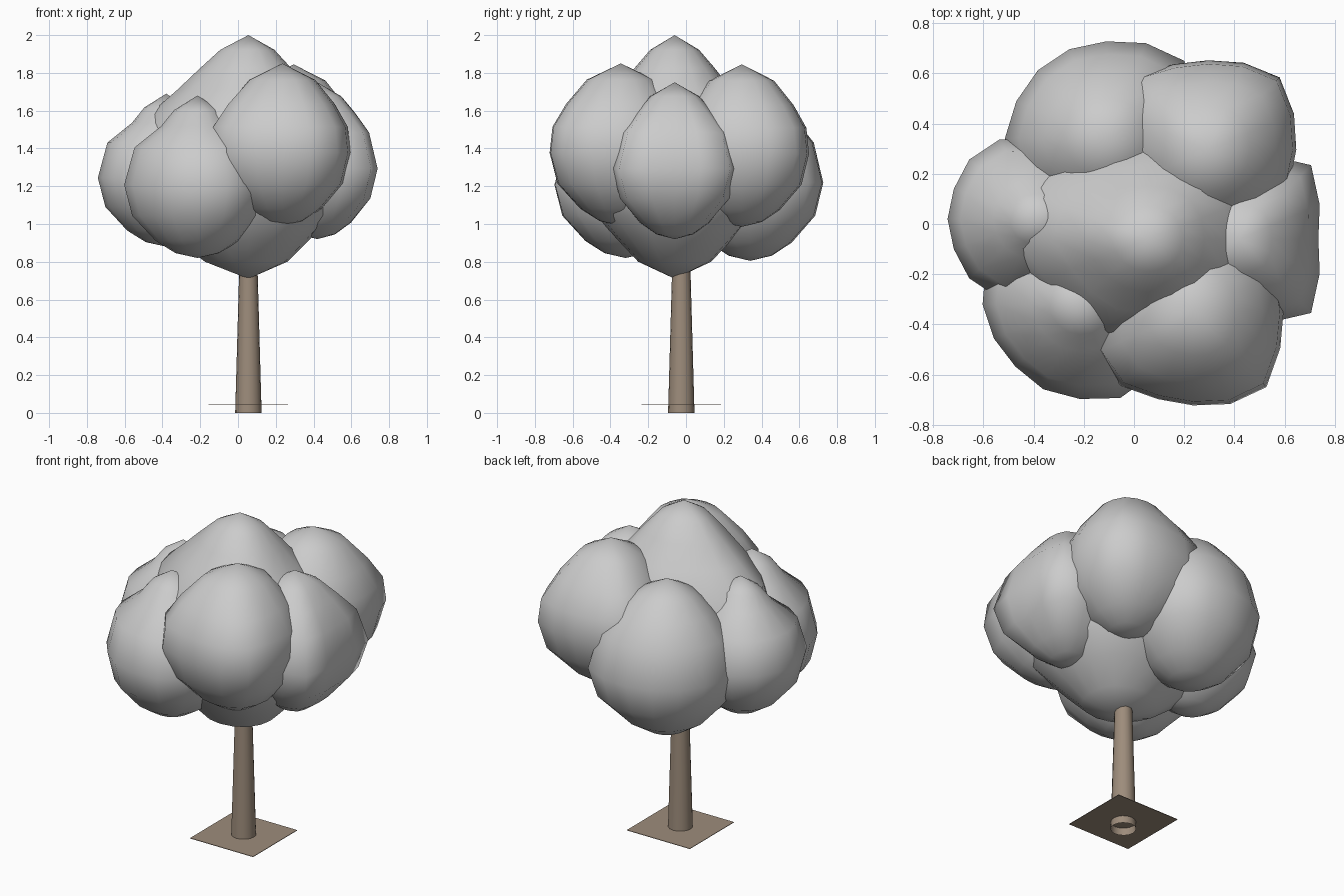
import bpy, bmesh, math

cube = bpy.data.objects.get("Cube")
if cube:
    bpy.data.objects.remove(cube, do_unlink=True)


def material(name, rgb):
    m = bpy.data.materials.new(name)
    m.use_nodes = True
    m.diffuse_color = (*rgb, 1)
    m.node_tree.nodes["Principled BSDF"].inputs["Base Color"].default_value = (*rgb, 1)
    return m


foliage = material("foliage_grey", (0.6, 0.6, 0.6))
bark = material("bark_brown", (0.34, 0.265, 0.2))


def finish(name, bm, mat, smooth=True):
    bmesh.ops.recalc_face_normals(bm, faces=bm.faces)
    mesh = bpy.data.meshes.new(name)
    for f in bm.faces:
        f.smooth = smooth
    bm.to_mesh(mesh)
    bm.free()
    mesh.materials.append(mat)
    obj = bpy.data.objects.new(name, mesh)
    bpy.context.collection.objects.link(obj)
    return obj


def clump(name, centre, radii, profile, corners, sides=16):
    """Lathed leaf clump, pulled outwards at the given corner angles."""
    bm = bmesh.new()
    (cx, cy, cz), (rx, ry, rz) = centre, radii
    rings = []
    for t, r in profile:
        if r == 0:
            rings.append([bm.verts.new((cx, cy, cz + t * rz))] * sides)
            continue
        ring = []
        for i in range(sides):
            a = math.tau * i / sides
            pull = 1
            for angle, amount in corners:
                d = (a - math.radians(angle) + math.pi) % math.tau - math.pi
                pull += amount * math.exp(-(d / 0.4) ** 2) * r
            ring.append(bm.verts.new((cx + rx * r * pull * math.cos(a),
                                      cy + ry * r * pull * math.sin(a), cz + t * rz)))
        rings.append(ring)
    for low, high in zip(rings, rings[1:]):
        for i in range(sides):
            j = (i + 1) % sides
            quad = dict.fromkeys((low[i], low[j], high[j], high[i]))
            bm.faces.new(list(quad))
    return finish(name, bm, foliage)


# Leaf clump outlines as (height, radius) from bottom to top
BASE = [(-1, 0), (-.94, .3), (-.79, .57), (-.48, .89), (-.1, 1)]
ROUND = BASE + [(.36, .87), (.62, .63), (.82, .41), (1, 0)]
FULL = BASE + [(.22, .96), (.5, .77), (.8, .48), (1, 0)]
POINTED = BASE + [(.36, .86), (.62, .5), (.82, .32), (1, 0)]
CORE = [(-1, 0), (-.86, .42), (-.67, .67), (-.48, .9), (-.28, 1), (0, 1),
        (.35, .86), (.55, .65), (.73, .46), (.88, .28), (1, 0)]

# Crown: a tall core ringed by six clumps
clump("crown_core", (.055, -.06, 1.355), (.49, .46, .645), CORE,
      [(45, .13), (-45, .1), (172, .32)])
clump("left_clump", (.42, -.06, 1.335), (.31, .32, .415), ROUND,
      [(45, .3), (-45, .3), (135, .12), (225, .12)])
clump("front_left_clump", (.235, -.345, 1.42), (.36, .375, .43), FULL, [(-48, .15), (212, .18)])
clump("front_right_clump", (-.215, -.32, 1.25), (.385, .37, .43), POINTED,
      [(-60, .1), (150, .06), (218, -.06)])
clump("right_clump", (-.38, .02, 1.285), (.362, .31, .405), POINTED, [(120, .12), (240, .12)])
clump("back_right_clump", (-.11, .34, 1.265), (.385, .385, .46), ROUND, [(48, .14), (190, .06)])
clump("back_left_clump", (.295, .295, 1.415), (.35, .355, .43), FULL, [(45, .15), (142, .2)])

# Trunk: open tapered tube
TRUNK_X, TRUNK_Y = .055, -.025
bm = bmesh.new()
bmesh.ops.create_cone(bm, cap_ends=False, segments=16, radius1=.07, radius2=.046, depth=.85)
bmesh.ops.translate(bm, verts=bm.verts, vec=(TRUNK_X, TRUNK_Y, .425))
finish("trunk", bm, bark)

# Thin square ground plate around the trunk
bm = bmesh.new()
bmesh.ops.create_cube(bm, size=1)
bmesh.ops.scale(bm, verts=bm.verts, vec=(.42, .42, .003))
bmesh.ops.translate(bm, verts=bm.verts, vec=(TRUNK_X, TRUNK_Y, .046))
finish("ground_plate", bm, bark, smooth=False)
